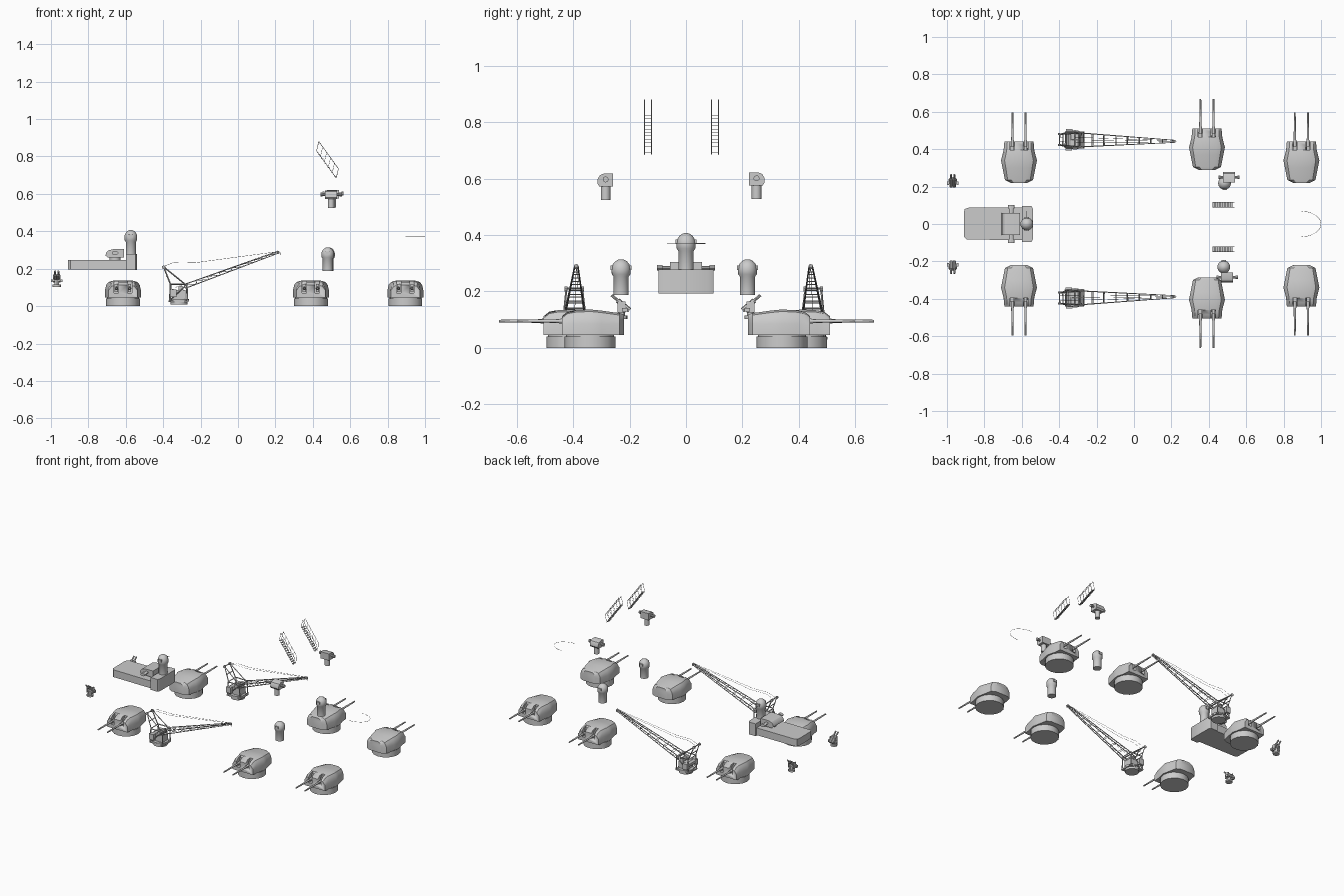
import bpy, bmesh, math
from mathutils import Vector, Matrix

if "Cube" in bpy.data.objects:
    bpy.data.objects.remove(bpy.data.objects["Cube"])


def box(bm, lo, hi):
    lo, hi = Vector(lo), Vector(hi)
    m = Matrix.Translation((lo + hi) / 2) @ Matrix.Diagonal((*(hi - lo), 1))
    bmesh.ops.create_cube(bm, size=1, matrix=m)


def tube(bm, p, q, r, r2=None, seg=8):
    p, q = Vector(p), Vector(q)
    d = q - p
    m = Matrix.Translation((p + q) / 2) @ d.to_track_quat('Z', 'Y').to_matrix().to_4x4()
    bmesh.ops.create_cone(bm, cap_ends=True, segments=seg, radius1=r,
                          radius2=r if r2 is None else r2, depth=d.length, matrix=m)


def path(bm, pts, r, seg=4):
    for p, q in zip(pts, pts[1:]):
        tube(bm, p, q, r, seg=seg)


def loft(bm, rings):
    rows = [[bm.verts.new(p) for p in ring] for ring in rings]
    n = len(rows[0])
    for a, b in zip(rows, rows[1:]):
        for i in range(n):
            j = (i + 1) % n
            bm.faces.new((a[i], a[j], b[j], b[i]))
    bm.faces.new(rows[0])
    bm.faces.new(rows[-1])


def mesh_of(name, bm, angle=30):
    bmesh.ops.recalc_face_normals(bm, faces=bm.faces)
    me = bpy.data.meshes.new(name)
    bm.to_mesh(me)
    bm.free()
    me.shade_smooth()
    me.set_sharp_from_angle(angle=math.radians(angle))
    return me


def place(name, me, loc=(0, 0, 0), rot=0, scale=(1, 1, 1)):
    ob = bpy.data.objects.new(name, me)
    ob.location, ob.scale = loc, scale
    ob.rotation_euler.z = rot
    bpy.context.collection.objects.link(ob)
    return ob


# Turret house: lofted sections (y, half width, roof height), gun slots cut out
bm = bmesh.new()
rings = []
for y, w, t in [(-.12, .045, .118), (-.105, .075, .123), (-.04, .088, .132), (0, .096, .136),
                (.055, .082, .133), (.08, .08, .128), (.1, .078, .112)]:
    half = [(w, .045), (w, .085), (w * .93, t - .022), (w * .8, t - .007), (w * .55, t)]
    rings.append([(x, y, z) for x, z in half] + [(-x, y, z) for x, z in reversed(half)])
loft(bm, rings)
house = place("turret_house", mesh_of("turret_house", bm))
bm = bmesh.new()
for s in (-1, 1):
    box(bm, (s * .035 - .012, .055, .07), (s * .035 + .012, .15, .15))
cutter = place("slot_cutter", mesh_of("slot_cutter", bm))
cutter.hide_render = True
mod = house.modifiers.new("slots", 'BOOLEAN')
mod.operation, mod.object, mod.solver = 'DIFFERENCE', cutter, 'EXACT'
dg = bpy.context.evaluated_depsgraph_get()
house_me = bpy.data.meshes.new_from_object(house.evaluated_get(dg))
bpy.data.objects.remove(house)
bpy.data.objects.remove(cutter)

# Twin gun barrels with mantlets
bm = bmesh.new()
for s in (-1, 1):
    x = s * .035
    tube(bm, (x, .04, .095), (x, .11, .095), .01, .008, 12)
    tube(bm, (x, .11, .095), (x, .257, .095), .0065, .0045, 12)
    box(bm, (x - .009, .045, .075), (x + .009, .075, .118))
guns_me = mesh_of("turret_guns", bm)

# Turret ring
bm = bmesh.new()
tube(bm, (0, 0, 0), (0, 0, .04), .09, seg=16)
tube(bm, (0, 0, .04), (0, 0, .047), .085, seg=16)
ring_me = mesh_of("turret_ring", bm)

for x, y in [(-.615, .34), (.39, .41), (.895, .34), (-.615, -.34), (.39, -.405), (.895, -.34)]:
    for n, me in (("house", house_me), ("guns", guns_me), ("ring", ring_me)):
        place("turret_" + n, me, (x, y, 0), 0 if y > 0 else math.pi)

# Crane cab: turntable, machinery and open frame
bm = bmesh.new()
tube(bm, (0, 0, .008), (0, 0, .03), .045, seg=20)
tube(bm, (0, 0, .03), (0, 0, .038), .052, seg=20)
box(bm, (-.03, -.03, .035), (.035, .03, .085))
box(bm, (-.055, -.045, .022), (.05, .045, .03))
tube(bm, (-.035, -.04, .075), (-.035, .04, .075), .016, seg=12)
tube(bm, (.01, -.035, .095), (.01, .035, .095), .014, seg=12)
for s in (-1, 1):
    y = s * .042
    for x in (-.05, .045):
        tube(bm, (x, y, .025), (x * .9, y, .12), .004, seg=6)
    path(bm, [(-.047, y, .118), (.045, y, .118)], .004)
    path(bm, [(-.05, y, .03), (.043, y, .118)], .003)
    path(bm, [(-.045, y * .9, .115), (-.083, s * .028, .21), (.035, y * .9, .115)], .0035)
    tube(bm, (-.083, s * .024, .208), (-.083, s * .034, .208), .009, seg=10)
    box(bm, (-.05, s * .047 - .01, .05), (-.015, s * .047 + .01, .09))
for p in ((-.083, .21), (-.047, .118), (.043, .118), (-.065, .16)):
    path(bm, [(p[0], -.034, p[1]), (p[0], .034, p[1])], .0035)
cab_me = mesh_of("crane_cab", bm)

# Crane boom: four tapering chords with lacing
bm = bmesh.new()
a, b = Vector((.03, 0, .105)), Vector((.53, 0, .287))


def chord(t, sy, sz):
    w, h = .037 + (.006 - .037) * t, .010 + (.004 - .010) * t
    return a.lerp(b, t) + Vector((-sz * h * .35, sy * w, sz * h))


for sy in (-1, 1):
    for sz in (-1, 1):
        tube(bm, chord(0, sy, sz), chord(1, sy, sz), .0028, .002, 5)
for i in range(9):
    t, u = i / 8, min(1, (i + 1) / 8)
    for s in (-1, 1):
        path(bm, [chord(t, -1, s), chord(t, 1, s)], .0018)
        path(bm, [chord(t, s, -1), chord(t, s, 1), chord(u, s, -1)], .0015)
tube(bm, (.53, -.006, .287), (.53, .006, .287), .008, seg=12)
boom_me = mesh_of("crane_boom", bm)

# Crane cables
bm = bmesh.new()
for y in (-.012, .012):
    path(bm, [(-.083, y, .212), (-.027, y, .234), (.085, y, .232), (.525, y * .3, .291)], .0009)
path(bm, [(-.02, 0, .1), (.1, 0, .143), (.53, 0, .296)], .0009)
path(bm, [(.54, 0, .287), (.54, 0, .272)], .0015)
cable_me = mesh_of("crane_cables", bm)

for y, r in ((.45, -.015), (-.395, .012)):
    for n, me in (("cab", cab_me), ("boom", boom_me), ("cables", cable_me)):
        place("crane_" + n, me, (-.315, y, 0), r)

# Aft deckhouse with rounded rear corners and raised front block
bm = bmesh.new()
outline = [(-.59, -.086), (-.895, -.083), (-.908, -.07), (-.91, .06), (-.905, .08), (-.885, .087), (-.59, .087)]
loft(bm, [[(x, y, z) for x, y in outline] for z in (.197, .247)])
place("deckhouse", mesh_of("deckhouse", bm))
bm = bmesh.new()
outline = [(-.6, -.097), (-.548, -.097), (-.54, -.08), (-.54, .08), (-.548, .097), (-.6, .097)]
loft(bm, [[(x, y, z) for x, y in outline] for z in (.193, .278)])
place("deckhouse_bridge", mesh_of("deckhouse_bridge", bm))

# Domed director tower, revolved profile
bm = bmesh.new()
prof = [(.027, 0), (.027, .065), (.033, .073), (.034, .09)]
prof += [(.034 * math.cos(k * math.pi / 10), .09 + .036 * math.sin(k * math.pi / 10)) for k in range(1, 5)]
prof += [(.004, .126)]
loft(bm, [[(r * math.cos(i * math.pi / 12), r * math.sin(i * math.pi / 12), z) for i in range(24)]
          for r, z in prof])
box(bm, (-.012, -.037, .088), (.012, .037, .104))
dome_me = mesh_of("domed_tower", bm, 40)
for loc in ((.48, -.23, .188), (.484, .218, .188)):
    place("domed_tower", dome_me, loc)
place("aft_domed_tower", dome_me, (-.573, 0, .275), 0, (1, 1, 1.05))
bm = bmesh.new()
tube(bm, (-.573, 0, .37), (-.573, .07, .37), .0013, seg=5)
place("aft_tower_rod", mesh_of("aft_tower_rod", bm))

# Rangefinder head: rounded outer top, arms across
bm = bmesh.new()
side = [(-.027, .048), (.022, .048), (.029, .058), (.028, .075), (.02, .088), (.006, .094), (-.027, .094)]
loft(bm, [[(x, y, z) for y, z in side] for x in (-.032, .032)])
tube(bm, (-.055, 0, .073), (.055, 0, .073), .007, seg=10)
for s in (-1, 1):
    tube(bm, (s * .046, 0, .073), (s * .057, 0, .073), .0105, seg=10)
head_me = mesh_of("rangefinder_head", bm)
bm = bmesh.new()
tube(bm, (0, 0, 0), (0, 0, .05), .017, seg=16)
post_me = mesh_of("rangefinder_post", bm)
for loc, rot, sc in [((.508, .25, .528), 0, (1, 1, 1)), ((.498, -.285, .524), math.pi, (1, 1, 1)),
                     ((-.657, 0, .213), math.pi / 2, (1.8, 1.75, .97))]:
    place("rangefinder_head", head_me, loc, rot, sc)
    place("rangefinder_post", post_me, loc, rot, sc)

# Inclined ladders with handrails
bm = bmesh.new()
lo, hi = Vector((.525, 0, .685)), Vector((.42, 0, .83))
up = Vector((.012, 0, .05))
for s in (-.0125, .0125):
    w = Vector((0, s, 0))
    path(bm, [lo + w, hi + w, hi + up + w, lo + up + w, lo + w], .0015)
    for i in range(1, 5):
        p = lo.lerp(hi, i / 5) + w
        path(bm, [p, p + up], .001)
for i in range(12):
    p = lo.lerp(hi, (i + .5) / 12)
    box(bm, p - Vector((.006, .0125, .0008)), p + Vector((.006, .0125, .0008)))
ladder_me = mesh_of("ladder", bm)
for y in (.103, -.135):
    place("ladder", ladder_me, (0, y, 0))

# Small twin deck guns, raised outward
bm = bmesh.new()
tube(bm, (0, 0, .103), (0, 0, .115), .022, seg=12)
tube(bm, (0, 0, .115), (0, 0, .14), .013, seg=12)
box(bm, (-.022, -.015, .135), (.022, .01, .143))
for s in (-1, 1):
    tube(bm, (s * .009, -.03, .133), (s * .009, .012, .168), .009, seg=8)
    tube(bm, (s * .009, .012, .168), (s * .009, .034, .187), .005, seg=8)
    box(bm, (s * .018 - .003, -.016, .125), (s * .018 + .003, .012, .165))
    box(bm, (s * .026 - .005, -.022, .128), (s * .026 + .005, -.004, .142))
deck_gun_me = mesh_of("deck_gun", bm)
place("deck_gun", deck_gun_me, (-.969, .23, 0))
place("deck_gun", deck_gun_me, (-.969, -.23, 0), math.pi)

# Thin curved wire rail at the bow
bm = bmesh.new()
arc = [math.radians(t) for t in range(-90, 91, 15)]
path(bm, [(.895 + .105 * math.cos(t), .068 * math.sin(t), .37) for t in arc], .001)
place("bow_wire", mesh_of("bow_wire", bm))
